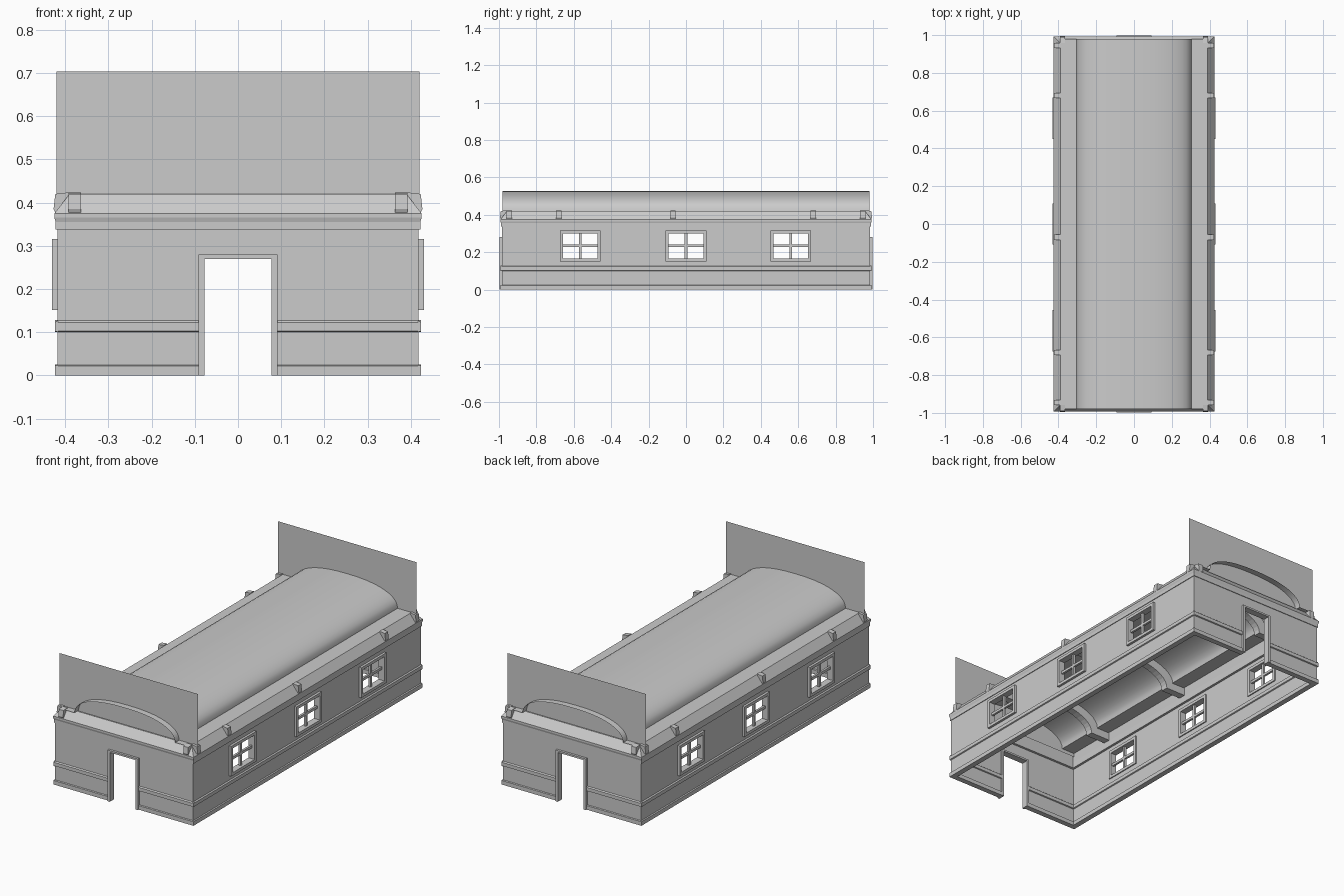
import bpy, bmesh
from math import cos, sin, pi

cube = bpy.data.objects.get("Cube")
if cube:
    bpy.data.objects.remove(cube)

HX, HY = 0.418, 0.985        # half size of the walls
BAYS = (-0.68, -0.07, 0.68)  # roof ribs and eave brackets

grey = bpy.data.materials.new("plain grey")
grey.use_nodes = True
tone = (0.6, 0.6, 0.6, 1)
grey.diffuse_color = tone
grey.node_tree.nodes["Principled BSDF"].inputs["Base Color"].default_value = tone


def finish(name, bm, fix=True):
    if fix:
        bmesh.ops.recalc_face_normals(bm, faces=bm.faces)
    mesh = bpy.data.meshes.new(name)
    bm.to_mesh(mesh)
    bm.free()
    mesh.materials.append(grey)
    ob = bpy.data.objects.new(name, mesh)
    bpy.context.collection.objects.link(ob)
    return ob


def add_box(bm, lo, hi):
    verts = bmesh.ops.create_cube(bm, size=1)["verts"]
    for v in verts:
        v.co = [(a + b) / 2 + c * (b - a) for a, b, c in zip(lo, hi, v.co)]


def add_prism(bm, profile, place, a, b):
    """Solid made by running a profile from a to b; place(p, q, t) gives a point."""
    ends = [[bm.verts.new(place(p, q, t)) for p, q in profile] for t in (a, b)]
    n = len(profile)
    for i in range(n):
        j = (i + 1) % n
        bm.faces.new((ends[0][i], ends[0][j], ends[1][j], ends[1][i]))
    for end in ends:
        bm.faces.new(end)


def side_place(sx):
    return lambda o, z, t: (sx * (HX + o), t, z)


def end_place(sy):
    return lambda o, z, t: (t, sy * (HY + o), z)


def wall(name, us, zs, is_hole, place, thick=0.018):
    """Wall with openings: grid cells, left out where is_hole, given thickness."""
    bm = bmesh.new()
    for u0, u1 in zip(us, us[1:]):
        for z0, z1 in zip(zs, zs[1:]):
            if not is_hole((u0 + u1) / 2, (z0 + z1) / 2):
                quad = ((u0, z0), (u1, z0), (u1, z1), (u0, z1))
                cell = [[bm.verts.new(place(o, z, u)) for u, z in quad] for o in (0, -thick)]
                bm.faces.new(cell[0])
                bm.faces.new(cell[1])
                for i in range(4):
                    j = (i + 1) % 4
                    bm.faces.new((cell[0][i], cell[0][j], cell[1][j], cell[1][i]))
    bmesh.ops.remove_doubles(bm, verts=bm.verts, dist=0.0001)
    # drop the inner partitions shared by neighbouring cells
    seen = {}
    for f in bm.faces:
        seen.setdefault(frozenset(f.verts), []).append(f)
    inner = [f for e in bm.edges for f in e.link_faces if len(e.link_faces) > 3
             and all(len(k.link_faces) > 2 for k in f.edges)]
    bmesh.ops.delete(bm, geom=list(set(inner)), context="FACES_ONLY")
    return finish(name, bm)


# Window and door openings
WINDOWS = (-0.565, 0.0, 0.56)
W, WZ0, WZ1 = 0.093, 0.167, 0.30
mid = (WZ0 + WZ1) / 2


def window_hole(u, z):
    near = min(abs(u - c) for c in WINDOWS)
    return near < W and WZ0 < z < WZ1


def door_hole(u, z):
    return abs(u) < 0.08 and z < 0.27


side_us = [-HY] + [c + s * W for c in WINDOWS for s in (-1, 1)] + [HY]
for sx, label in ((1, "left"), (-1, "right")):
    place = side_place(sx)
    wall(label + "_wall", side_us, [0, WZ0, WZ1, 0.375], window_hole, place)
    # window frames with crossing bars
    bm = bmesh.new()
    f = 0.016
    for c in WINDOWS:
        def bar(u0, u1, z0, z1, o0=-0.024, o1=0.013):
            a, b = place(o0, z0, u0), place(o1, z1, u1)
            add_box(bm, [min(p) for p in zip(a, b)], [max(p) for p in zip(a, b)])
        for s in (-1, 1):
            e = c + s * (W + f / 2)
            bar(e - f / 2, e + f / 2, WZ0 - f, WZ1 + f)
        bar(c - W, c + W, WZ0 - f, WZ0)
        bar(c - W, c + W, WZ1, WZ1 + f)
        bar(c - 0.007, c + 0.007, WZ0, WZ1, -0.014, -0.002)
        bar(c - W, c + W, mid - 0.007, mid + 0.007, -0.014, -0.002)
    finish(label + "_window_frames", bm)

for sy, label in ((-1, "front"), (1, "back")):
    place = end_place(sy)
    wall(label + "_wall", [-HX, -0.08, 0.08, HX], [0, 0.27, 0.375], door_hole, place)
    # door frame
    bm = bmesh.new()
    frame = [(-0.092, 0), (-0.092, 0.28), (0.092, 0.28), (0.092, 0),
             (0.078, 0), (0.078, 0.27), (-0.078, 0.27), (-0.078, 0)]
    add_prism(bm, frame, lambda p, q, t: (p, t, q), sy * (HY - 0.025), sy * (HY + 0.013))
    finish(label + "_door_frame", bm)
    # tall thin panel standing above the end wall
    bm = bmesh.new()
    y = sy * 0.945
    bm.faces.new([bm.verts.new((x, y, z)) for x, z in
                  ((-0.42, 0.40), (0.42, 0.40), (0.42, 0.703), (-0.42, 0.703))])
    finish(label + "_tall_panel", bm)

# Base mouldings, inside and outside, broken at the doors
skirt = [(-0.001, 0), (0.006, 0), (0.006, 0.022), (-0.001, 0.025)]
rail = [(-0.001, 0.10), (0.006, 0.103), (0.006, 0.122), (-0.001, 0.128)]
bm = bmesh.new()
for prof in (skirt, rail):
    inside = [(-0.018 - o, z) for o, z in prof]
    for s in (-1, 1):
        add_prism(bm, prof, side_place(s), -HY - 0.006, HY + 0.006)
        add_prism(bm, inside, side_place(s), -HY + 0.018, HY - 0.018)
        for d in (-1, 1):
            add_prism(bm, prof, end_place(s), d * 0.092, d * (HX + 0.006))
            add_prism(bm, inside, end_place(s), d * 0.092, d * (HX - 0.018))
finish("base_mouldings", bm)

# Cornice running round the building, sloping in to the roof
cornice = [(-0.03, 0.34), (0.004, 0.338), (0.004, 0.355), (0.007, 0.365),
           (0.007, 0.375), (-0.028, 0.42), (-0.034, 0.42), (-0.03, 0.375)]
bm = bmesh.new()
loops = [[bm.verts.new((sx * (HX + o), sy * (HY + o), z)) for o, z in cornice]
         for sx, sy in ((-1, -1), (1, -1), (1, 1), (-1, 1))]
n = len(cornice)
for a in range(4):
    p, q = loops[a], loops[(a + 1) % 4]
    for i in range(n):
        j = (i + 1) % n
        bm.faces.new((p[i], q[i], q[j], p[j]))
finish("cornice", bm)

# Brackets along the eaves and at the corners
wedge = [(-0.028, 0.412), (0.003, 0.372), (0.009, 0.385), (0.005, 0.42), (-0.028, 0.424)]
bm = bmesh.new()
for s in (-1, 1):
    for y in BAYS + (-0.945, 0.945):
        add_prism(bm, wedge, side_place(s), y - 0.014, y + 0.014)
    for x in (-0.378, 0.378):
        add_prism(bm, wedge, end_place(s), x - 0.014, x + 0.014)
finish("eave_brackets", bm)

# Barrel vault with flat shoulders
half = [(0.305 * cos(a) ** 0.85, 0.42 + 0.108 * sin(a) ** 0.9)
        for a in (i * pi / 20 for i in range(10))]
arch = half + [(0, 0.528)] + [(-x, z) for x, z in reversed(half)]
bm = bmesh.new()
line = [(0.39, 0.42)] + arch + [(-0.39, 0.42)]
ends = [[bm.verts.new((x, y, z)) for x, z in line] for y in (-0.98, 0.98)]
for i in range(len(line) - 1):
    bm.faces.new((ends[0][i], ends[1][i], ends[1][i + 1], ends[0][i + 1]))
roof = finish("vault_roof", bm, False)

# Arched ribs under the vault, with short feet on the shoulders
bm = bmesh.new()
outer = [(0.385, 0.418)] + [(x, z - 0.003) for x, z in arch] + [(-0.385, 0.418)]
inner = [(-0.385, 0.375)] + [(x * 0.87, z - 0.045) for x, z in reversed(arch)] + [(0.385, 0.375)]
for y in BAYS:
    add_prism(bm, outer + inner, lambda p, q, t: (p, t, q), y - 0.02, y + 0.02)
finish("roof_ribs", bm)

for ob in bpy.context.selected_objects:
    ob.select_set(False)
roof.select_set(True)
bpy.context.view_layer.objects.active = roof
bpy.ops.object.shade_smooth_by_angle(angle=0.6)
